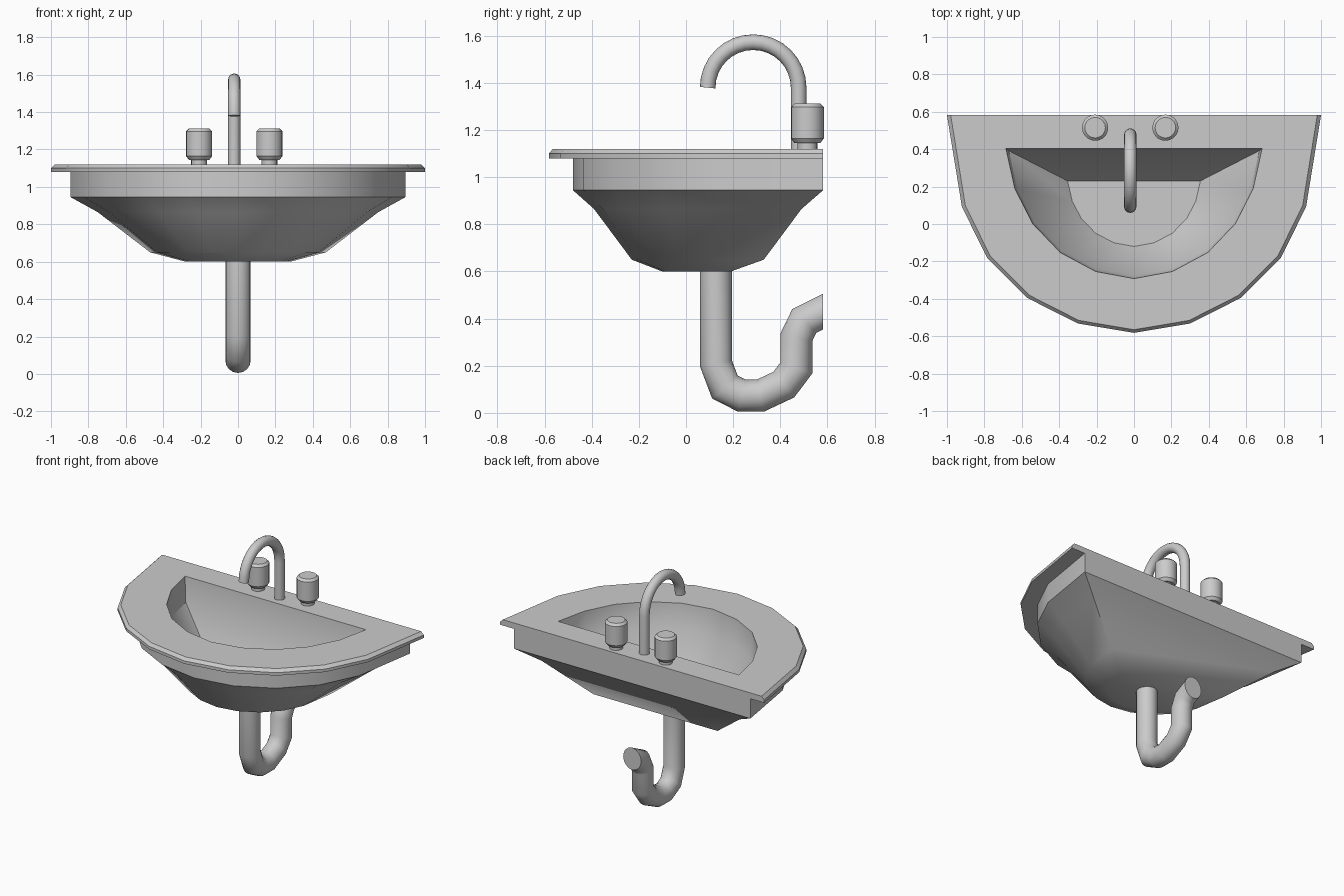
import bpy, bmesh
from math import radians, cos, sin, pi
from mathutils import Vector

if "Cube" in bpy.data.objects:
    bpy.data.objects.remove(bpy.data.objects["Cube"])


def finish(name, bm, angle=35):
    bmesh.ops.recalc_face_normals(bm, faces=bm.faces)
    me = bpy.data.meshes.new(name)
    bm.to_mesh(me)
    bm.free()
    ob = bpy.data.objects.new(name, me)
    bpy.context.collection.objects.link(ob)
    bpy.ops.object.select_all(action='DESELECT')
    ob.select_set(True)
    bpy.context.view_layer.objects.active = ob
    bpy.ops.object.shade_smooth_by_angle(angle=radians(angle))
    return ob


def loft(name, rings, angle=35):
    """Skin closed rings of points and cap both ends."""
    bm = bmesh.new()
    loops = [[bm.verts.new(p) for p in ring] for ring in rings]
    n = len(loops[0])
    for a, b in zip(loops, loops[1:]):
        for i in range(n):
            j = (i + 1) % n
            bm.faces.new((a[i], a[j], b[j], b[i]))
    bm.faces.new(loops[0])
    bm.faces.new(loops[-1])
    return finish(name, bm, angle)


def tube(name, x, path, r, end=None, sides=16):
    """Sweep a circle along a (y, z) path with mitred corners."""
    pts = [Vector(p) for p in path]
    dirs = [(b - a).normalized() for a, b in zip(pts, pts[1:])]
    rings = []
    for i, p in enumerate(pts):
        d0, d1 = dirs[max(i - 1, 0)], dirs[min(i, len(dirs) - 1)]
        t = (d0 + d1).normalized()
        n = Vector((-t.y, t.x))
        if end and i == len(pts) - 1:
            n = Vector(end)
        n = n / abs(n.dot(Vector((-d0.y, d0.x))))
        rings.append([(x + r * cos(a), p.x + n.x * r * sin(a), p.y + n.y * r * sin(a))
                      for a in (2 * pi * k / sides for k in range(sides))])
    return loft(name, rings, 50)


# D-shaped half outlines: (width fraction, depth fraction from front to back)
OUTER = [(0, 0), (.30, .043), (.57, .160), (.785, .345), (.92, .578), (1, 1)]
INNER = [(0, 0), (.30, .055), (.575, .20), (.79, .42), (.93, .69), (1, 1)]


def d_ring(shape, w, back, front, z):
    half = [(u * w, front + v * (back - front), z) for u, v in shape]
    return half + [(-x, y, z) for x, y, z in reversed(half[1:])]


# basin: underside, rim and bowl as one closed skin
loft("basin", [d_ring(*r) for r in (
    (OUTER, .28, .19, -.10, .60),
    (OUTER, .47, .33, -.23, .65),
    (OUTER, .75, .49, -.39, .865),
    (OUTER, .895, .582, -.48, .945),
    (OUTER, .895, .582, -.48, 1.08),
    (OUTER, 1.0, .582, -.582, 1.08),
    (OUTER, 1.0, .582, -.582, 1.10),
    (OUTER, .98, .582, -.565, 1.12),
    (INNER, .685, .405, -.292, 1.12),
    (INNER, .67, .392, -.275, .95),
    (INNER, .355, .23, -.12, .66))])

# gooseneck faucet
arc = [(.285 + .193 * cos(a), 1.38 + .193 * sin(a))
       for a in (pi * k / 16 for k in range(17))]
tube("faucet", -.02, [(.478, 1.11)] + arc, .033)

# tap handles
PROFILE = [(.042, 1.11), (.042, 1.145), (.055, 1.145), (.07, 1.165),
           (.07, 1.297), (.055, 1.312)]
for side, label in ((-1, "left"), (1, "right")):
    loft(label + "_handle", [[(-.02 + side * .188 + r * cos(a), .515 + r * sin(a), z)
                              for a in (2 * pi * k / 20 for k in range(20))]
                             for r, z in PROFILE])

# drain trap ending flush at the wall
tube("drain_pipe", 0, [(.127, .61), (.127, .21), (.165, .11), (.237, .073), (.315, .073),
                       (.415, .12), (.468, .19), (.468, .32), (.502, .39), (.582, .43)],
     .068, end=(0, 1))
